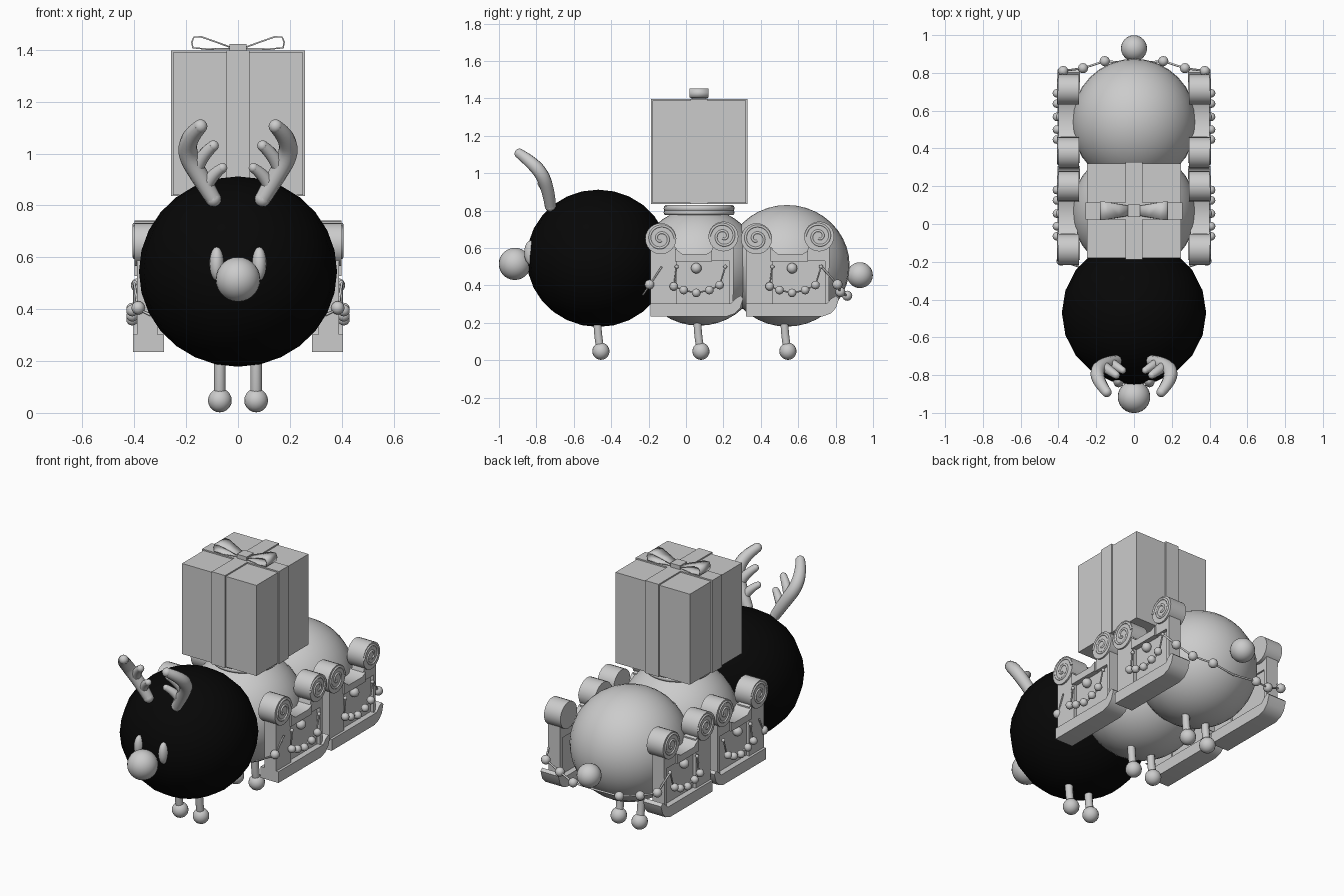
import bpy, bmesh, math
from mathutils import Vector

if "Cube" in bpy.data.objects:
    bpy.data.objects.remove(bpy.data.objects["Cube"])


def material(name, v):
    m = bpy.data.materials.new(name)
    m.diffuse_color = (v, v, v, 1)
    m.use_nodes = True
    m.node_tree.nodes["Principled BSDF"].inputs["Base Color"].default_value = m.diffuse_color
    return m


GREY = material("soft grey", 0.6)
BLACK = material("black", 0.002)


def finish(name, bm, mat=GREY, smooth=True):
    bmesh.ops.recalc_face_normals(bm, faces=bm.faces)
    me = bpy.data.meshes.new(name)
    bm.to_mesh(me)
    bm.free()
    ob = bpy.data.objects.new(name, me)
    bpy.context.collection.objects.link(ob)
    me.materials.append(mat)
    if smooth:
        bpy.context.view_layer.objects.active = ob
        ob.select_set(True)
        bpy.ops.object.shade_smooth_by_angle(angle=math.radians(40))
        ob.select_set(False)
    return ob


def ball(name, loc, r, seg=16, rings=10, mat=GREY):
    bm = bmesh.new()
    bmesh.ops.create_uvsphere(bm, u_segments=seg, v_segments=rings, radius=1)
    r = r if isinstance(r, tuple) else (r, r, r)
    for v in bm.verts:
        v.co = Vector([c * k + o for c, k, o in zip(v.co, r, loc)])
    return finish(name, bm, mat)


def box(name, lo, hi):
    bm = bmesh.new()
    bmesh.ops.create_cube(bm, size=1)
    for v in bm.verts:
        v.co = Vector([(a + b) / 2 + c * (b - a) for c, a, b in zip(v.co, lo, hi)])
    return finish(name, bm, smooth=False)


def prism(name, outline, x0, x1):
    """Extrude a (y, z) outline from x0 to x1."""
    bm = bmesh.new()
    f = bm.faces.new([bm.verts.new((x0, y, z)) for y, z in outline])
    r = bmesh.ops.extrude_face_region(bm, geom=[f])
    for v in r["geom"]:
        if isinstance(v, bmesh.types.BMVert):
            v.co.x = x1
    return finish(name, bm)


def tube(name, pts, r, radii=None, cyclic=False, smooth_path=True, res=3):
    cu = bpy.data.curves.new(name, 'CURVE')
    cu.dimensions = '3D'
    cu.bevel_depth = r
    cu.bevel_resolution = res
    cu.use_fill_caps = True
    sp = cu.splines.new('NURBS' if smooth_path else 'POLY')
    sp.points.add(len(pts) - 1)
    for i, p in enumerate(pts):
        sp.points[i].co = (*p, 1)
        sp.points[i].radius = radii[i] if radii else 1
    sp.use_cyclic_u = cyclic
    if smooth_path:
        sp.order_u = 3
        sp.use_endpoint_u = True
        sp.resolution_u = 5
    cu.materials.append(GREY)
    ob = bpy.data.objects.new(name, cu)
    bpy.context.collection.objects.link(ob)
    return ob


# Head, body segments, nose and tail
ball("head", (0, -.47, .545), (.382, .382, .367), 20, 14, BLACK)
ball("middle_body", (0, .07, .5), (.33, .33, .315), 32, 20)
ball("rear_body", (0, .54, .505), (.33, .335, .325), 32, 20)
ball("nose", (0, -.915, .515), .086, 24, 14)
ball("tail", (0, .93, .455), .069, 24, 14)

# Gift box with ribbon bands
GY = .07
box("gift_box", (-.25, GY - .25, .84), (.25, GY + .25, 1.39))
box("ribbon_band_across", (-.258, GY - .045, .836), (.258, GY + .045, 1.398))
box("ribbon_band_along", (-.045, GY - .258, .836), (.045, GY + .258, 1.398))
box("bow_knot", (-.033, GY - .034, 1.392), (.033, GY + .034, 1.422))

# Bow loops: (x, z, half depth) sections of a folded ribbon
LOOP = [(.02, 1.41, .025), (.08, 1.432, .035), (.14, 1.453, .046), (.172, 1.452, .05),
        (.181, 1.43, .05), (.176, 1.406, .05), (.12, 1.4, .043), (.02, 1.402, .025)]
for s in (1, -1):
    bm = bmesh.new()
    rows = [[bm.verts.new((s * x, GY + k * d, z)) for k in (-1, 1)] for x, z, d in LOOP]
    for a, b in zip(rows, rows[1:]):
        bm.faces.new((a[0], a[1], b[1], b[0]))
    loop = finish("bow_loop", bm)
    loop.modifiers.new("thickness", 'SOLIDIFY').thickness = .006

# Cushion rings under the gift
for z, rad, r in ((.812, .17, .02), (.79, .175, .015)):
    tube("cushion_ring", [(rad * math.cos(a * math.pi / 16), GY + rad * math.sin(a * math.pi / 16), z)
                          for a in range(32)], r, cyclic=True, smooth_path=False)


def antler(s):
    def prong(name, pts, r, radii):
        pts = [(s * x, y, z) for x, y, z in pts]
        tube(name, pts, r, radii)
        ball("antler_tip", pts[-1], r * radii[-1], 12, 8)
        ball("antler_base", pts[0], r * radii[0], 12, 8)
    prong("antler_stem", [(.095, -.725, .825), (.14, -.735, .90), (.2, -.77, 1.0),
                          (.185, -.84, 1.07), (.145, -.89, 1.105)], .036, [.85, 1, 1.05, .95, .75])
    prong("antler_upper_prong", [(.165, -.75, .93), (.145, -.765, .99), (.095, -.80, 1.03)], .028, [1, 1, .75])
    prong("antler_lower_prong", [(.125, -.735, .87), (.105, -.745, .915), (.06, -.775, .945)], .027, [1, .95, .7])


def sled(s, y0):
    """One scrolled sled side, y0 shifts it along the body."""
    def pr(name, pts, a, b):
        prism(name, [(y + y0, z) for y, z in pts], s * a, s * b)

    def rect(a, b, c, d):
        return [(a, c), (b, c), (b, d), (a, d)]
    pr("sled_panel", rect(-.06, .245, .28, .54), .32, .37)
    pr("sled_front_post", [(-.19, .28), (-.05, .28), (-.05, .53), (-.05, .6), (-.12, .64), (-.19, .6)], .31, .39)
    pr("sled_back_post", [(.232, .28), (.252, .28), (.255, .62), (.15, .62), (.13, .57), (.13, .53), (.232, .53)], .31, .39)
    pr("sled_rail", [(-.06, .527), (.14, .527), (.14, .585), (.11, .568), (-.02, .568), (-.06, .6)], .30, .40)
    pr("sled_runner", [(-.19, .235), (.22, .235), (.262, .25), (.29, .28), (.306, .33), (.29, .345),
                       (.265, .33), (.24, .303), (-.19, .303)], .285, .405)
    # Scrolls with a raised spiral on the outer face
    for cy, cz, r, d in ((-.135, .65, .083, 1), (.2, .662, .08, -1)):
        n = 24
        pr("sled_scroll", [(cy + r * math.cos(i * math.tau / n), cz + r * math.sin(i * math.tau / n))
                           for i in range(n)], .29, .4)
        spiral = []
        for i in range(28):
            a, k = i * .42, r * (.94 - .8 * i / 27)
            spiral.append((s * .4, y0 + cy + d * k * math.cos(a), cz + k * math.sin(a)))
        tube("scroll_spiral", spiral, .007, res=1)
    # Hanging garland, hooks and a centre ball
    ball("sled_button", (s * .385, y0 + .055, .492), .028)
    beads = [(-.065, .395), (-.012, .375), (.055, .36), (.125, .375), (.18, .402)]
    tube("garland_string", [(s * .40, y0 + y, z) for y, z in [(-.05, .5)] + beads + [(.21, .5)]],
         .005, smooth_path=False, res=1)
    for y, z in beads:
        ball("garland_bead", (s * .408, y0 + y, z), .023, 12, 8)
    for y in (-.05, .21):
        ball("garland_hook", (s * .398, y0 + y, .5), .011, 10, 6)


for s in (1, -1):
    antler(s)
    ball("eye", (s * .082, -.83, .575), (.028, .035, .065), 16, 12)
    sled(s, 0)
    sled(s, .512)
    # Feet: bent leg and round foot
    for y in (-.455, .08, .545):
        tube("leg", [(s * .07, y - .02, .24), (s * .07, y - .018, .12), (s * .07, y, .05)], .022)
        ball("foot", (s * .07, y, .048), .046)
    # Front end of the garland
    tube("front_string", [(s * .40, -.13, .5), (s * .385, -.195, .4), (s * .28, -.23, .35)], .005,
         smooth_path=False, res=1)
    ball("front_bead", (s * .385, -.195, .405), .026, 12, 8)
    # Rear garland halves meeting behind the body
    rear = [(s * .40, .725, .5), (s * .375, .81, .405), (s * .27, .825, .365), (s * .155, .862, .345), (0, .85, .335)]
    tube("rear_string", rear, .006, smooth_path=False, res=1)
    for p in rear[1:4]:
        ball("rear_bead", p, .027, 12, 8)
